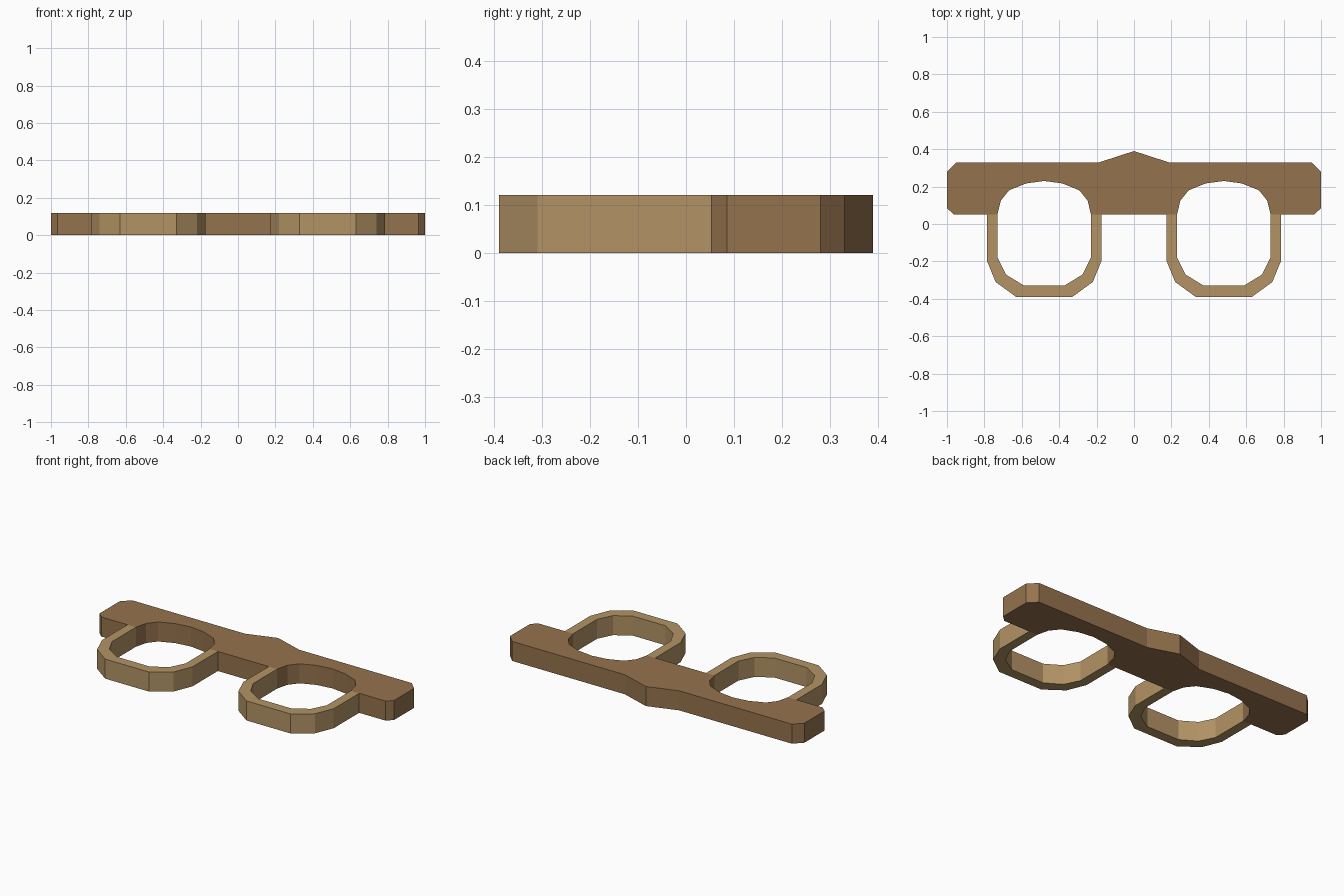
import bpy, bmesh

if "Cube" in bpy.data.objects:
    bpy.data.objects.remove(bpy.data.objects["Cube"])

HEIGHT = 0.12
EYE_X = 0.48     # centre of each lens opening
BASE_Y = 0.052   # lower edge of the brow bar


def material(name, rgb):
    mat = bpy.data.materials.new(name)
    mat.diffuse_color = (*rgb, 1)
    mat.use_nodes = True
    mat.node_tree.nodes["Principled BSDF"].inputs["Base Color"].default_value = mat.diffuse_color
    return mat


def extrude_outline(name, points, mat):
    """Extrude a flat outline up from z = 0 into a closed solid."""
    bm = bmesh.new()
    face = bm.faces.new([bm.verts.new((x, y, 0)) for x, y in points])
    result = bmesh.ops.extrude_face_region(bm, geom=[face], use_keep_orig=True)
    verts = [v for v in result["geom"] if isinstance(v, bmesh.types.BMVert)]
    bmesh.ops.translate(bm, verts=verts, vec=(0, 0, HEIGHT))
    bmesh.ops.recalc_face_normals(bm, faces=bm.faces)
    mesh = bpy.data.meshes.new(name)
    bm.to_mesh(mesh)
    bm.free()
    mesh.materials.append(mat)
    obj = bpy.data.objects.new(name, mesh)
    bpy.context.collection.objects.link(obj)
    return obj


def mirrored(half):
    """Complete an outline from its right half, listed end to end."""
    return half + [(-x, y) for x, y in reversed(half) if x > 0]


dark_wood = material("dark_wood", (0.30, 0.17, 0.075))
light_wood = material("light_wood", (0.45, 0.295, 0.13))

# Brow bar: peaked top edge, chamfered ends, arched lens openings
arch_right = [(0.25, BASE_Y), (0.232, 0.125), (0.188, 0.18), (0.097, 0.217)]
arch = arch_right + [(0, 0.23)] + [(-x, y) for x, y in reversed(arch_right)]
bar_half = [(0, 0.39), (0.185, 0.33), (0.95, 0.33), (1, 0.28), (1, 0.085), (0.965, BASE_Y)]
bar_half += [(EYE_X + x, y) for x, y in arch]
extrude_outline("brow_bar", mirrored(bar_half), dark_wood)

# Lower lens rims: U-shaped bands hanging from the bar
outer = mirrored([(0.15, -0.39), (0.26, -0.31), (0.307, -0.195), (0.307, BASE_Y)][::-1])
inner = mirrored([(0.11, -0.328), (0.205, -0.27), (0.25, -0.18), (0.25, BASE_Y)][::-1])
for name, side in (("left_rim", -1), ("right_rim", 1)):
    outline = [(side * EYE_X + x, y) for x, y in outer + inner[::-1]]
    extrude_outline(name, outline, light_wood)
